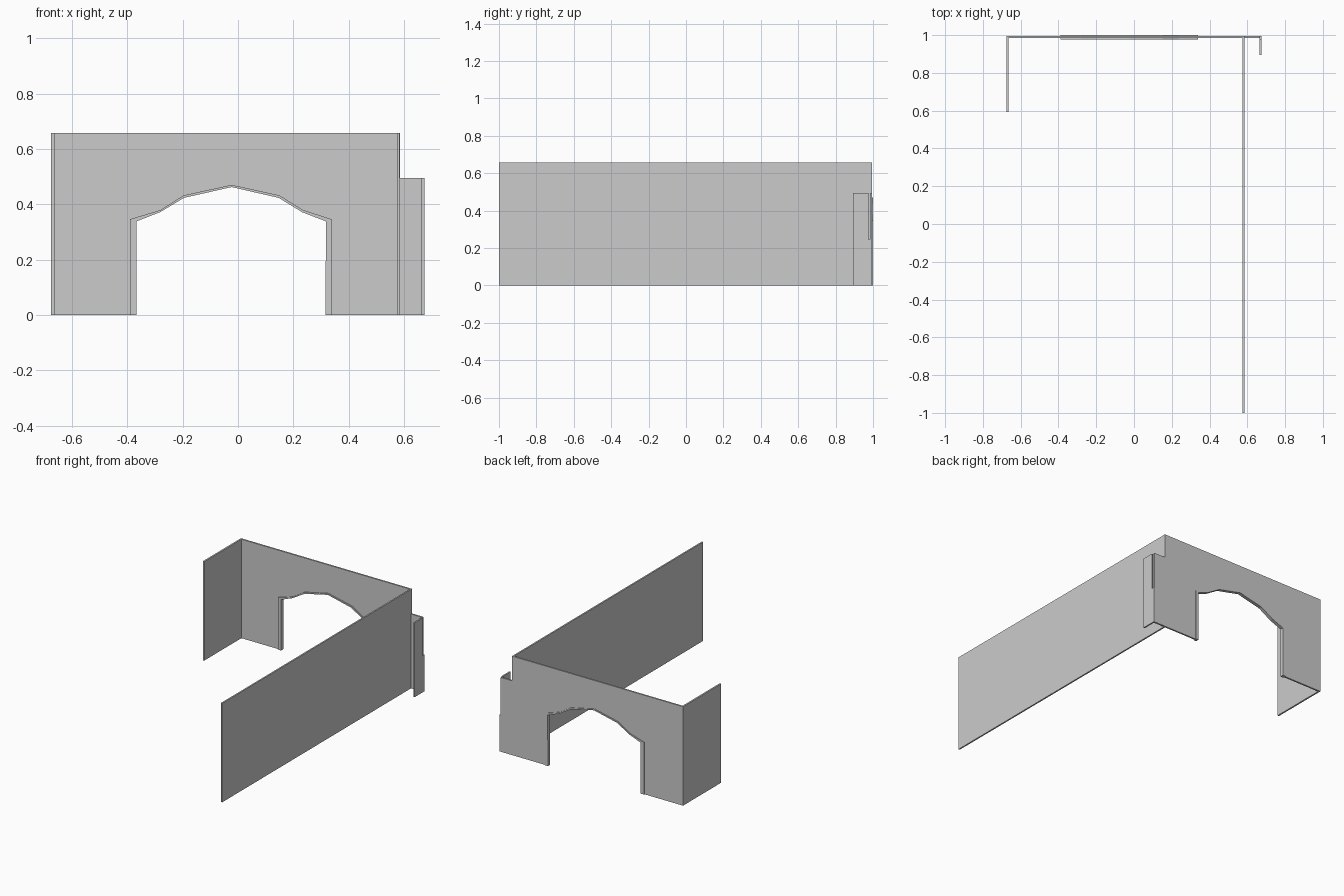
import bpy, bmesh

if "Cube" in bpy.data.objects:
    bpy.data.objects.remove(bpy.data.objects["Cube"])


def prism(name, pts, y0, y1):
    """Extrude an XZ outline between two depths."""
    bm = bmesh.new()
    face = bm.faces.new([bm.verts.new((x, y0, z)) for x, z in pts])
    ext = bmesh.ops.extrude_face_region(bm, geom=[face])
    verts = [v for v in ext["geom"] if isinstance(v, bmesh.types.BMVert)]
    bmesh.ops.translate(bm, verts=verts, vec=(0, y1 - y0, 0))
    bmesh.ops.recalc_face_normals(bm, faces=bm.faces)
    bmesh.ops.triangulate(bm, faces=[f for f in bm.faces if len(f.verts) > 4])
    mesh = bpy.data.meshes.new(name)
    bm.to_mesh(mesh)
    bm.free()
    obj = bpy.data.objects.new(name, mesh)
    bpy.context.collection.objects.link(obj)
    return obj


def box(name, x0, x1, y0, y1, z0, z1):
    return prism(name, [(x0, z0), (x1, z0), (x1, z1), (x0, z1)], y0, y1)


H = 0.658      # main wall height
LOW = 0.494    # height of the small return
Y0, Y1 = 0.984, 0.995

# Arch outlines, left foot to right foot
outer = [(-0.39, 0), (-0.39, 0.346), (-0.28, 0.379), (-0.197, 0.432), (-0.023, 0.47),
         (0.15, 0.432), (0.235, 0.379), (0.338, 0.346), (0.338, 0)]
inner = [(-0.367, 0), (-0.367, 0.338), (-0.282, 0.371), (-0.195, 0.423), (-0.023, 0.462),
         (0.147, 0.423), (0.232, 0.371), (0.318, 0.338), (0.316, 0)]

# Back wall with the arched opening and stepped right end
prism("arched_back_wall",
      [(-0.675, 0)] + outer +
      [(0.674, 0), (0.674, 0.245), (0.668, 0.245), (0.668, LOW),
       (0.585, LOW), (0.585, H), (-0.675, H)], Y0, Y1)

# Raised lining around the opening
prism("arch_lining", outer + inner[::-1], 0.977, 1.0)

# Side walls
box("left_wing_wall", -0.675, -0.664, 0.594, Y0, 0, H)
box("long_right_wall", 0.574, 0.584, -1.0, Y0, 0, H)

# Low return at the right end
box("right_return_upper", 0.664, 0.674, 0.894, 0.976, 0.245, LOW)
box("right_return_lower", 0.664, 0.674, 0.894, Y0, 0, 0.245)
